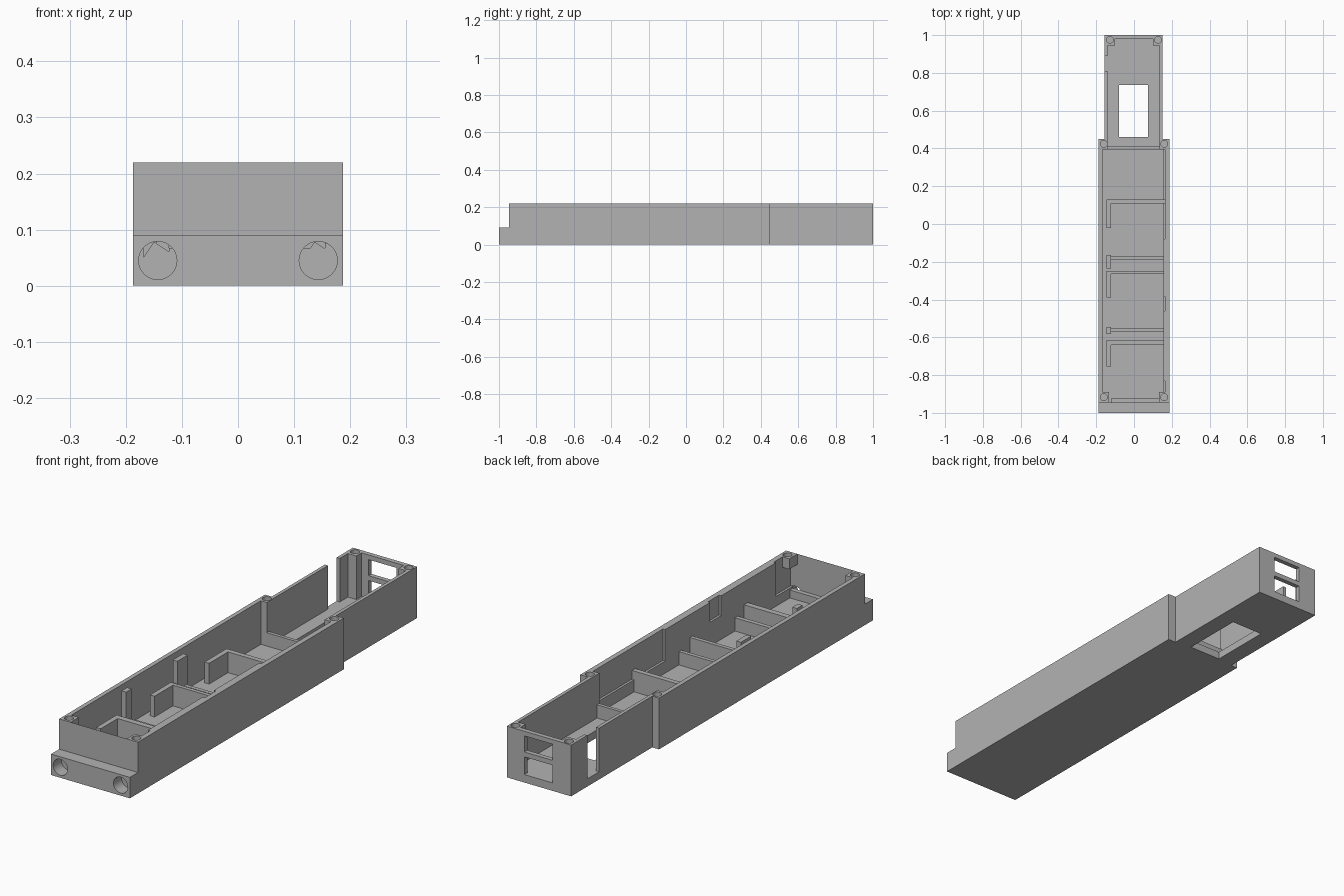
import bpy
import bmesh
from mathutils import Matrix, Vector

cube = bpy.data.objects.get("Cube")
if cube:
    bpy.data.objects.remove(cube, do_unlink=True)

grey = bpy.data.materials.new("plain_grey")
grey.use_nodes = True
grey.diffuse_color = (0.45, 0.45, 0.45, 1)
grey.node_tree.nodes["Principled BSDF"].inputs["Base Color"].default_value = grey.diffuse_color

TOP = 0.22      # rim height
FLOOR = 0.033   # floor thickness
OVER = 0.3      # cutters reach above the rim


def finish(bm, name):
    mesh = bpy.data.meshes.new(name)
    bmesh.ops.recalc_face_normals(bm, faces=bm.faces)
    bm.to_mesh(mesh)
    bm.free()
    mesh.materials.append(grey)
    obj = bpy.data.objects.new(name, mesh)
    bpy.context.collection.objects.link(obj)
    return obj


def box(name, x, y, z):
    bm = bmesh.new()
    size = Vector((x[1] - x[0], y[1] - y[0], z[1] - z[0]))
    centre = Vector((sum(x), sum(y), sum(z))) / 2
    bmesh.ops.create_cube(bm, size=1, matrix=Matrix.Translation(centre) @ Matrix.Diagonal(size).to_4x4())
    return finish(bm, name)


def cylinder(name, centre, radius, depth, axis="Z"):
    bm = bmesh.new()
    turn = Matrix.Rotation(1.5707963, 4, "X") if axis == "Y" else Matrix()
    bmesh.ops.create_cone(bm, cap_ends=True, segments=32, radius1=radius, radius2=radius,
                          depth=depth, matrix=Matrix.Translation(centre) @ turn)
    return finish(bm, name)


def combine(target, tool, operation="DIFFERENCE"):
    mod = target.modifiers.new("combine", "BOOLEAN")
    mod.operation = operation
    mod.solver = "EXACT"
    mod.object = tool
    bpy.context.view_layer.objects.active = target
    bpy.ops.object.modifier_apply(modifier=mod.name)
    bpy.data.objects.remove(tool, do_unlink=True)


def cut(target, x, y, z):
    combine(target, box("cutter", x, y, z))


# Outer block with a narrower rear section
bm = bmesh.new()
outline = [(-.187, -1), (.187, -1), (.187, .45), (.15, .45),
           (.15, 1), (-.155, 1), (-.155, .45), (-.187, .45)]
base = bm.faces.new([bm.verts.new((x, y, 0)) for x, y in outline])
grown = bmesh.ops.extrude_face_region(bm, geom=[base])["geom"]
bmesh.ops.translate(bm, vec=(0, 0, TOP), verts=[v for v in grown if isinstance(v, bmesh.types.BMVert)])
shell = finish(bm, "tray_shell")

# Front step, front opening, main and rear cavities
cut(shell, (-.3, .3), (-1.1, -.945), (.09, OVER))
cut(shell, (-.168, .155), (-.925, .395), (FLOOR, OVER))
cut(shell, (-.168, .155), (-.945, -.9), (.067, OVER))
cut(shell, (-.168, -.123), (-.945, -.9), (FLOOR, OVER))
cut(shell, (-.14, .135), (.41, .98), (FLOOR, OVER))
cut(shell, (-.14, .135), (.38, .43), (.09, OVER))

# Recesses inside the left wall
for y0, y1, z0 in [(-.08, .395, .085), (-.46, -.385, .135), (-.945, -.83, .075)]:
    cut(shell, (.14, .165), (y0, y1), (z0, OVER))

# Side gap, floor window and rear windows
cut(shell, (-.2, -.13), (.81, .89), (FLOOR, OVER))
cut(shell, (-.08, .073), (.46, .735), (-.1, .1))
for z0, z1 in [(FLOOR + .001, .11), (.131, .2)]:
    cut(shell, (-.067, .067), (.95, 1.1), (z0, z1))

# Screw posts: short ones in front, full height at the back
for side in (-1, 1):
    inner, outer = side * .133, side * .18
    xs = (min(inner, outer), max(inner, outer))
    combine(shell, box("post", xs, (-.945, -.89), (.175, TOP)), "UNION")
    inner, outer = side * .1, side * .143
    xs = (min(inner, outer), max(inner, outer))
    combine(shell, box("post", xs, (.945, .99), (.02, TOP)), "UNION")

# Screw holes and front cable holes
for side in (-1, 1):
    for x, y in [(.16, -.917), (.16, .424), (.127, .975)]:
        combine(shell, cylinder("cutter", (side * x, y, TOP), .018, .07))
    combine(shell, cylinder("cutter", (side * .143, -.98, .045), .034, .07, "Y"))

# Dividers: cross bars, each with an arm along the tray
# (bar start, bar end, bar top, arm start, arm end, arm top)
dividers = [
    (.108, .13, .122, -.02, .13, .122),
    (-.19, -.173, .09, -.235, -.165, .213),
    (-.265, -.248, .122, -.39, -.248, .122),
    (-.572, -.553, .09, -.582, -.545, .213),
    (-.64, -.615, .122, -.755, -.615, .122),
]
for i, (b0, b1, bt, a0, a1, at) in enumerate(dividers, 1):
    bar = box(f"divider_{i}", (-.13, .17), (b0, b1), (.015, bt))
    combine(bar, box("arm", (-.145, -.123), (a0, a1), (.015, at)), "UNION")
